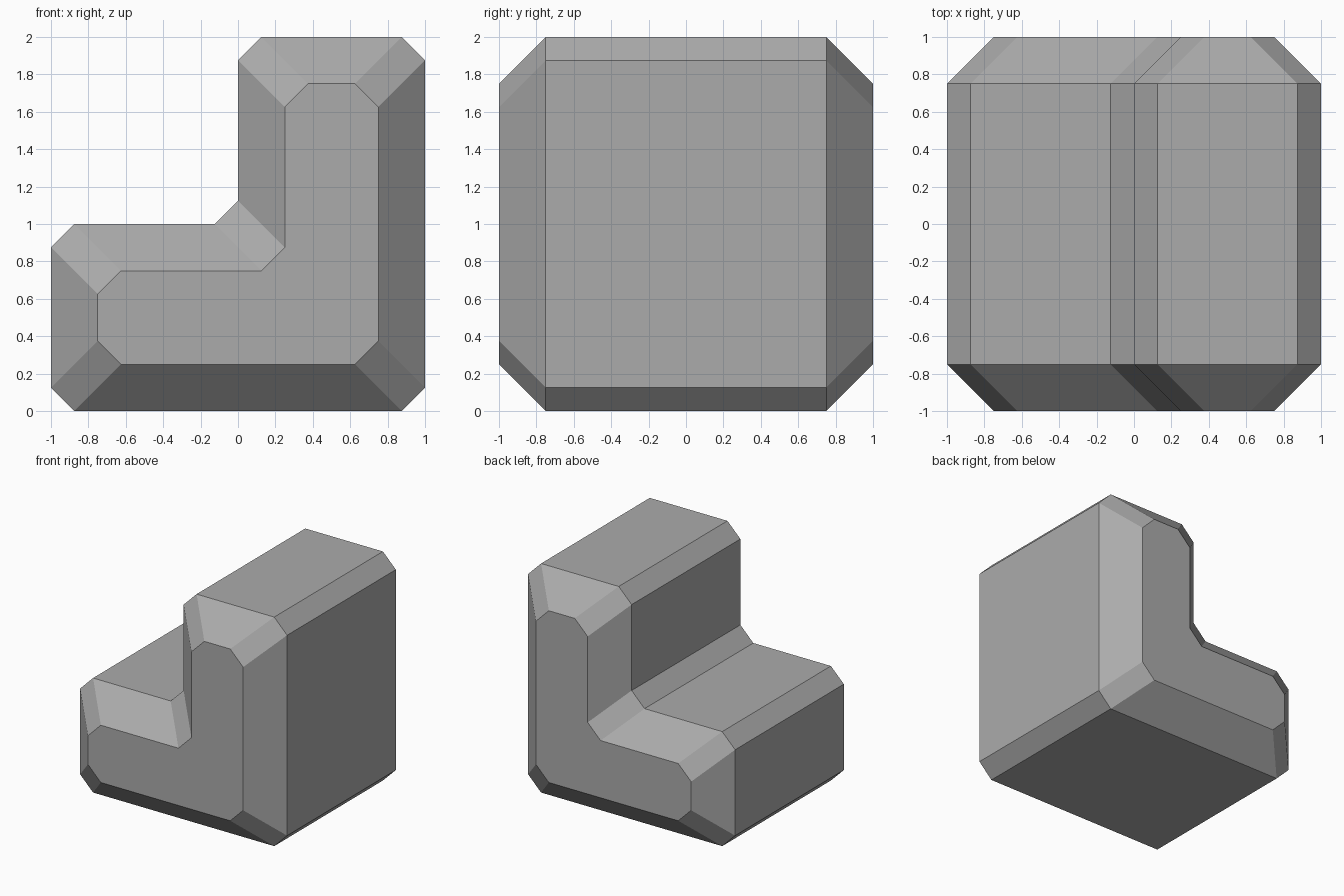
import bpy
import bmesh

cube = bpy.data.objects.get("Cube")
if cube:
    bpy.data.objects.remove(cube, do_unlink=True)

CUT = 0.125      # corner cut of the L profile
BEVEL = 0.25     # bevel of the two end caps


def l_profile(inset):
    """L outline in x and z, moved inward by inset, with every corner cut."""
    left, right, low, high = -1 + inset, 1 - inset, inset, 2 - inset
    notch_x, notch_z = inset, 1 - inset
    corners = [(left, low), (right, low), (right, high),
               (notch_x, high), (notch_x, notch_z), (left, notch_z)]
    outline = []
    for i, (x, z) in enumerate(corners):
        for nx, nz in (corners[i - 1], corners[(i + 1) % len(corners)]):
            length = abs(nx - x) + abs(nz - z)
            outline.append((x + (nx - x) / length * CUT,
                            z + (nz - z) / length * CUT))
    return outline


# Plain grey finish
grey = bpy.data.materials.new("mid grey")
grey.use_nodes = True
colour = (0.41, 0.41, 0.41, 1)
grey.diffuse_color = colour
grey.node_tree.nodes["Principled BSDF"].inputs["Base Color"].default_value = colour

# Step block: loft the profile from the front cap to the back cap
bm = bmesh.new()
rings = []
for y, inset in ((-1, BEVEL), (-1 + BEVEL, 0), (1 - BEVEL, 0), (1, BEVEL)):
    rings.append([bm.verts.new((x, y, z)) for x, z in l_profile(inset)])
for a, b in zip(rings, rings[1:]):
    for i in range(len(a)):
        j = (i + 1) % len(a)
        bm.faces.new((a[i], a[j], b[j], b[i]))
bm.faces.new(rings[0])
bm.faces.new(rings[-1])
bmesh.ops.recalc_face_normals(bm, faces=bm.faces)

mesh = bpy.data.meshes.new("step_block")
bm.to_mesh(mesh)
bm.free()
mesh.materials.append(grey)
bpy.context.collection.objects.link(bpy.data.objects.new("step_block", mesh))
